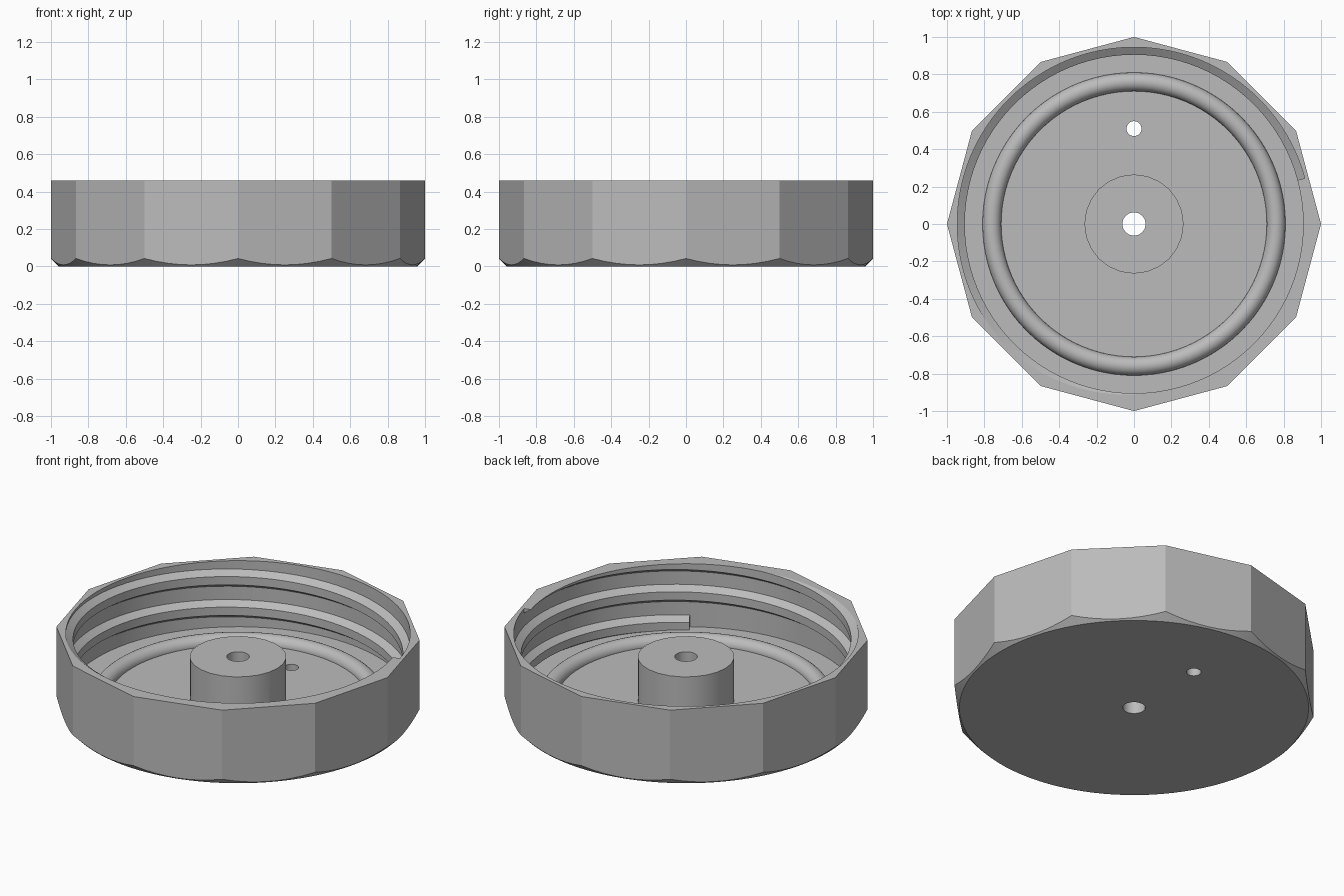
import bpy, bmesh
from math import cos, sin, radians

cube = bpy.data.objects.get("Cube")
if cube:
    bpy.data.objects.remove(cube, do_unlink=True)

HEIGHT, FLOOR = 0.46, 0.06
BORE, CREST = 0.945, 0.905
PITCH, STEP = 0.185, 3.75

grey = bpy.data.materials.new("light grey plastic")
grey.use_nodes = True
colour = (0.5, 0.5, 0.5, 1)
grey.diffuse_color = colour
grey.node_tree.nodes["Principled BSDF"].inputs["Base Color"].default_value = colour


def activate(obj):
    bpy.ops.object.select_all(action='DESELECT')
    obj.select_set(True)
    bpy.context.view_layer.objects.active = obj


def frustum(name, sides, r_low, r_high, z_low, z_high, y=0):
    bpy.ops.mesh.primitive_cone_add(vertices=sides, radius1=r_low, radius2=r_high,
                                    depth=z_high - z_low,
                                    location=(0, y, (z_low + z_high) / 2))
    obj = bpy.context.object
    obj.name = name
    obj.data.materials.append(grey)
    return obj


def combine(obj, other, operation):
    mod = obj.modifiers.new(other.name, 'BOOLEAN')
    mod.operation, mod.solver, mod.object = operation, 'EXACT', other
    activate(obj)
    bpy.ops.object.modifier_apply(modifier=mod.name)
    bpy.data.objects.remove(other, do_unlink=True)


def smooth(obj, angle=20):
    activate(obj)
    bpy.ops.object.shade_smooth_by_angle(angle=radians(angle))


# Twelve-sided cap shell with a round chamfer at the base
shell = frustum("cap_shell", 12, 1, 1, 0, HEIGHT)
combine(shell, frustum("chamfer", 96, 0.958, 1.458, 0, 0.5), 'INTERSECT')
combine(shell, frustum("bore", 96, BORE, BORE, FLOOR, 0.6), 'DIFFERENCE')

# Central boss, then the two holes
boss = frustum("centre_boss", 24, 0.265, 0.265, 0.03, 0.32)
combine(shell, boss, 'UNION')
combine(shell, frustum("centre_hole", 32, 0.062, 0.062, -0.1, 0.6), 'DIFFERENCE')
combine(shell, frustum("vent_hole", 32, 0.04, 0.04, -0.1, 0.3, 0.51), 'DIFFERENCE')
smooth(shell)

# Rounded sealing ring half sunk in the floor
bpy.ops.mesh.primitive_torus_add(major_segments=96, minor_segments=24,
                                 major_radius=0.76, minor_radius=0.05,
                                 location=(0, 0, FLOOR))
ring = bpy.context.object
ring.name = "sealing_ring"
ring.data.materials.append(grey)
smooth(ring, 30)

# Internal screw thread: a trapezoid swept up a helix, trimmed at the rim
profile = [(BORE + 0.004, 0), (CREST, -0.03), (CREST, -0.08), (BORE + 0.004, -0.11)]
bm = bmesh.new()
sections = []
for i in range(-111, 101):
    a = i * STEP
    z = 0.47 + PITCH * (a - 239) / 360
    c, s = cos(radians(a)), sin(radians(a))
    sections.append([bm.verts.new((r * c, r * s, z + dz)) for r, dz in profile])
for low, high in zip(sections, sections[1:]):
    for k in range(4):
        n = (k + 1) % 4
        bm.faces.new((low[k], low[n], high[n], high[k]))
bm.faces.new(sections[0])
bm.faces.new(sections[-1])
for height, up in ((HEIGHT, 1), (FLOOR - 0.02, -1)):
    cut = bmesh.ops.bisect_plane(bm, geom=bm.verts[:] + bm.edges[:] + bm.faces[:],
                                 plane_co=(0, 0, height), plane_no=(0, 0, up),
                                 clear_outer=True)
    rim = [e for e in cut["geom_cut"] if isinstance(e, bmesh.types.BMEdge)]
    bmesh.ops.holes_fill(bm, edges=rim, sides=0)
bmesh.ops.recalc_face_normals(bm, faces=bm.faces[:])
mesh = bpy.data.meshes.new("screw_thread")
bm.to_mesh(mesh)
bm.free()
mesh.materials.append(grey)
thread = bpy.data.objects.new("screw_thread", mesh)
bpy.context.collection.objects.link(thread)
smooth(thread)
